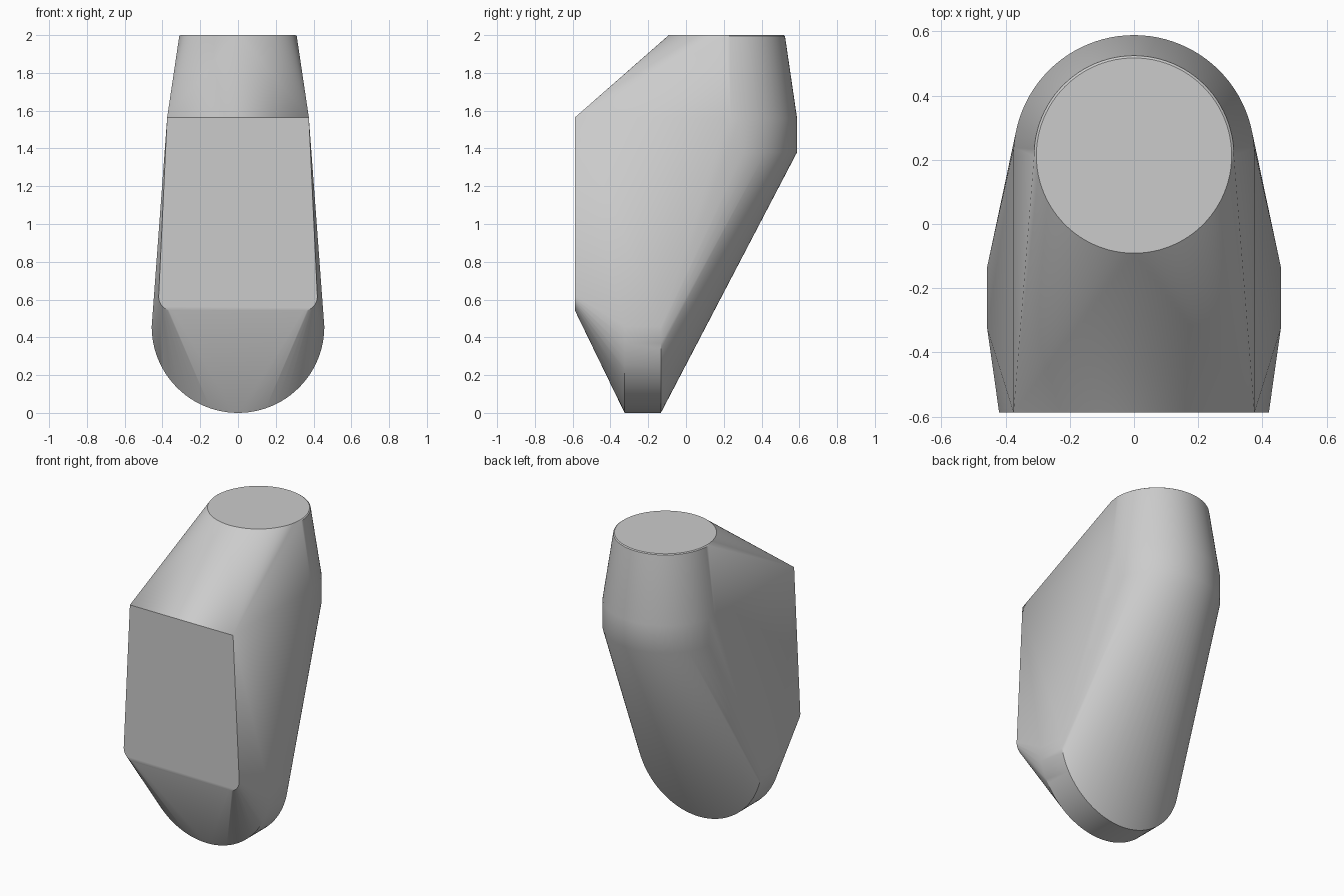
import bpy, bmesh
from math import cos, sin, pi, radians

cube = bpy.data.objects.get("Cube")
if cube:
    bpy.data.objects.remove(cube, do_unlink=True)

SEGMENTS = 96


def arc(radius, start, end, steps):
    """Points on an arc, as 2D pairs, both ends included."""
    return [(radius * cos(start + (end - start) * i / steps),
             radius * sin(start + (end - start) * i / steps))
            for i in range(steps + 1)]


def ring(radius, z, end=2 * pi):
    """Level ring around the neck axis; a half ring covers the back."""
    steps = round(SEGMENTS * end / (2 * pi))
    return [(x, y + 0.213, z) for x, y in arc(radius, 0, end, steps)]


points = []

# Flat round top with a fine lip around its back half
points += ring(0.304, 2.0)[:-1]
points += ring(0.311, 1.995, pi)

# Round back of the shoulder
points += ring(0.375, 1.56, pi) + ring(0.375, 1.38, pi)

# Rounded lower rim, a short drum lying front to back
for y in (-0.325, -0.133):
    points += [(x, y, z + 0.457) for x, z in arc(0.457, pi, 2 * pi, SEGMENTS // 2)]

# Tapered front panel with rounded lower corners
for side in (-1, 1):
    points.append((side * 0.375, -0.587, 1.565))
    points += [(side * (x + 0.345), -0.587, z + 0.615)
               for x, z in arc(0.075, -pi / 2, radians(4), 12)]

# Wrap the sections in one tight skin
bm = bmesh.new()
for p in points:
    bm.verts.new(p)
bmesh.ops.remove_doubles(bm, verts=bm.verts, dist=0.0005)
hull = bmesh.ops.convex_hull(bm, input=bm.verts)
unused = {v for v in hull["geom_interior"] + hull["geom_unused"]
          if isinstance(v, bmesh.types.BMVert)}
bmesh.ops.delete(bm, geom=list(unused), context="VERTS")
bmesh.ops.dissolve_limit(bm, angle_limit=radians(0.2),
                         verts=bm.verts, edges=bm.edges)
bmesh.ops.recalc_face_normals(bm, faces=bm.faces)
mesh = bpy.data.meshes.new("body")
bm.to_mesh(mesh)
bm.free()

body = bpy.data.objects.new("body", mesh)
bpy.context.collection.objects.link(body)

# Plain grey
grey = bpy.data.materials.new("light grey")
grey.use_nodes = True
colour = (0.6, 0.6, 0.6, 1)
grey.diffuse_color = colour
grey.node_tree.nodes["Principled BSDF"].inputs["Base Color"].default_value = colour
mesh.materials.append(grey)

bpy.ops.object.select_all(action="DESELECT")
body.select_set(True)
bpy.context.view_layer.objects.active = body
bpy.ops.object.shade_smooth_by_angle(angle=radians(30))
